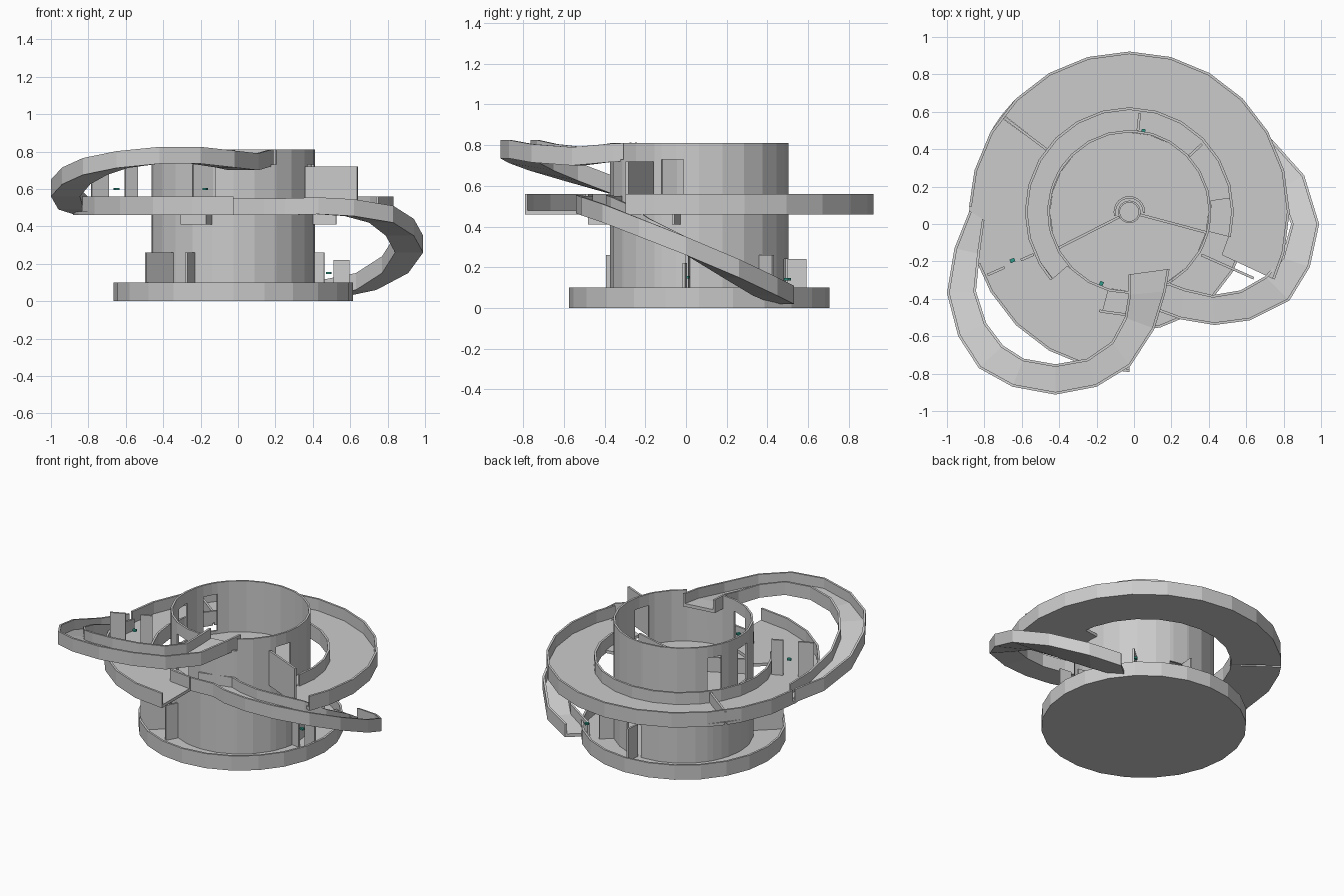
import bpy, bmesh, math
from mathutils import Vector

if "Cube" in bpy.data.objects:
    bpy.data.objects.remove(bpy.data.objects["Cube"])

CX, CY = -0.025, 0.065          # common axis of drum, base and ring
T = 0.014                       # wall thickness


def finish(name, bm):
    bmesh.ops.recalc_face_normals(bm, faces=bm.faces)
    me = bpy.data.meshes.new(name)
    bm.to_mesh(me)
    bm.free()
    ob = bpy.data.objects.new(name, me)
    bpy.context.collection.objects.link(ob)
    return ob


def loft(bm, rings, closed=False):
    """Skin a row of closed cross-sections, with end caps if open."""
    vs = [[bm.verts.new(p) for p in r] for r in rings]
    n = len(vs[0])
    for a, b in zip(vs, vs[1:] + vs[:1] if closed else vs[1:]):
        for i in range(n):
            j = (i + 1) % n
            bm.faces.new((a[i], a[j], b[j], b[i]))
    if not closed:
        bm.faces.new(vs[0])
        bm.faces.new(vs[-1])


def pol(r, a, z):
    a = math.radians(a)
    return (CX + r * math.cos(a), CY + r * math.sin(a), z)


def arc(bm, profile, a0, a1):
    """Sweep an (r, z) profile around the axis; corners every 15 degrees."""
    full = a1 - a0 >= 360
    angs = [a0] + [k * 15 for k in range(-24, 49) if a0 + .5 < k * 15 < a1 - .5]
    if not full:
        angs.append(a1)
    loft(bm, [[pol(r, a, z) for r, z in profile] for a in angs], full)


def rect(r0, r1, z0, z1):
    return [(r0, z0), (r1, z0), (r1, z1), (r0, z1)]


def sector(name, r0, r1, z0, z1, a0=0, a1=360):
    bm = bmesh.new()
    arc(bm, rect(r0, r1, z0, z1), a0, a1)
    return finish(name, bm)


def panel(name, p, q, z0, z1, t=T):
    """Thin upright wall between two plan points."""
    p, q = Vector(p), Vector(q)
    n = (q - p).orthogonal().normalized() * t / 2
    bm = bmesh.new()
    loft(bm, [[(*c, z) for c in (p - n, p + n, q + n, q - n)] for z in (z0, z1)])
    return finish(name, bm)


def radial(name, a, r0, r1, z0, z1):
    return panel(name, pol(r0, a, 0)[:2], pol(r1, a, 0)[:2], z0, z1)


def ramp(name, rows, h=0.09, t=0.022):
    """Channel-shaped ramp from rows of (outer xy, inner xy, underside z)."""
    bm = bmesh.new()
    rings = []
    for ox, oy, ix, iy, z in rows:
        o, i = Vector((ox, oy)), Vector((ix, iy))
        d = (i - o).normalized() * T
        prof = [(o, z), (o, z + h), (o + d, z + h), (o + d, z + t),
                (i - d, z + t), (i - d, z + h), (i, z + h), (i, z)]
        rings.append([(*p, zz) for p, zz in prof])
    loft(bm, rings)
    return finish(name, bm)


# base tray
bm = bmesh.new()
n = 24
floor = [bm.verts.new(pol(0.64, k * 15, 0)) for k in range(n)]
lip = [bm.verts.new(pol(0.64, k * 15, 0.1)) for k in range(n)]
lip_in = [bm.verts.new(pol(0.626, k * 15, 0.1)) for k in range(n)]
deck = [bm.verts.new(pol(0.626, k * 15, 0.02)) for k in range(n)]
for a, b in ((floor, lip), (lip, lip_in), (lip_in, deck)):
    for i in range(n):
        j = (i + 1) % n
        bm.faces.new((a[i], a[j], b[j], b[i]))
bm.faces.new(floor)
bm.faces.new(deck)
finish("base_tray", bm)

# drum wall with doorways, (start angle, end angle, bottom, top)
Z0, Z1, R0, R1 = 0.02, 0.81, 0.425, 0.438
doors = [(-25, -10, 0.48, 0.73), (72, 88, 0.02, 0.24), (145, 158, 0.48, 0.73),
         (176, 190, 0.48, 0.73), (240, 257, 0.48, 0.73), (270, 302, 0.73, 0.81)]
bm = bmesh.new()
for k, (a, b, lo, hi) in enumerate(doors):
    nxt = doors[k + 1][0] if k + 1 < len(doors) else doors[0][0] + 360
    if lo > Z0:
        arc(bm, rect(R0, R1, Z0, lo), a, b)
    if hi < Z1:
        arc(bm, rect(R0, R1, hi, Z1), a, b)
    arc(bm, rect(R0, R1, Z0, Z1), b, nxt)
finish("drum_wall", bm)

# drum floor, hub and partitions
sector("drum_floor", 0.05, R0, 0.44, 0.46)
sector("hub_tube", 0.05, 0.06, 0.44, 0.56)
sector("hub_guard", 0.072, 0.084, 0.46, 0.56, -5, 195)
radial("partition_left", 207, 0.06, R0, 0.46, 0.56)
radial("partition_right", -15, 0.06, R0, 0.46, 0.56)

# raised ring: deck in two parts with a joint, outer and inner rims
RI, RO = 0.545, 0.857
sector("ring_deck_right", RI, RO, 0.46, 0.48, -25, 142.4)
sector("ring_deck_left", RI, RO, 0.46, 0.48, 143.6, 270)
sector("ring_rim_back", RO - T, RO, 0.48, 0.56, -25, 178)
sector("ring_rim_front", RO - T, RO, 0.48, 0.56, 199, 270)
sector("ring_inner_rim", RI, RI + T, 0.48, 0.56, -14, 221)
sector("ring_inner_rim_front", RI, RI + T, 0.48, 0.56, 253, 270)
radial("ring_joint_wall", 143, RI, RO, 0.48, 0.55)

# bridges between ring and drum
sector("bridge_front", R1, RI, 0.46, 0.48, 221, 255)
sector("bridge_front_beam", R1, RI + .02, 0.41, 0.46, 240, 255)
sector("bridge_right", R1, RI, 0.46, 0.48, -14, 8)
radial("bridge_right_beam", -13, R1, RI + .02, 0.41, 0.46)

# spiral ramps
ramp("lower_ramp", [
    (0.55, 0.53, 0.43, 0.43, 0.02), (0.74, 0.45, 0.63, 0.33, 0.06),
    (0.91, 0.26, 0.77, 0.18, 0.15), (0.99, 0.0, 0.84, 0.0, 0.26),
    (0.94, -0.23, 0.79, -0.18, 0.35), (0.83, -0.41, 0.70, -0.28, 0.42),
    (0.62, -0.515, 0.57, -0.355, 0.455), (0.43, -0.54, 0.42, -0.38, 0.465),
    (0.25, -0.51, 0.27, -0.345, 0.46), (0.14, -0.47, 0.19, -0.315, 0.46),
    (-0.03, -0.48, -0.03, -0.375, 0.46)])
ramp("upper_ramp", [
    (-0.88, 0.07, -0.80, 0.02, 0.465), (-0.96, -0.13, -0.825, -0.16, 0.49),
    (-1.0, -0.37, -0.845, -0.36, 0.56), (-0.94, -0.60, -0.79, -0.53, 0.625),
    (-0.83, -0.77, -0.70, -0.65, 0.675), (-0.65, -0.87, -0.59, -0.72, 0.712),
    (-0.42, -0.912, -0.42, -0.75, 0.735), (-0.20, -0.87, -0.25, -0.72, 0.735),
    (-0.02, -0.76, -0.12, -0.63, 0.715), (0.11, -0.56, -0.05, -0.50, 0.70),
    (0.17, -0.36, -0.03, -0.38, 0.718), (0.19, -0.24, -0.03, -0.27, 0.722)])

# upper door panels
panel("upper_panel_right", (0.36, -0.165), (0.64, -0.29), 0.48, 0.72)
radial("upper_door_post_outer", 204, 0.73, 0.83, 0.48, 0.72)
radial("upper_door_post_inner", 204, 0.56, 0.635, 0.48, 0.72)

# lower door panels
radial("lower_panel_left", 222, R1, 0.63, 0.02, 0.26)
radial("lower_panel_front", 241, R1, 0.52, 0.02, 0.26)
radial("lower_door_post_inner", -7, R1, 0.49, 0.02, 0.26)
radial("lower_door_post_outer", -7, 0.54, 0.626, 0.02, 0.22)
radial("lower_panel_back", 43, R1, 0.53, 0.02, 0.26)
radial("lower_panel_back_side", 84, R1, 0.53, 0.02, 0.24)

# small green door markers
mat = bpy.data.materials.new("marker_green")
mat.diffuse_color = (0.03, 0.32, 0.25, 1)
mat.use_nodes = True
mat.node_tree.nodes["Principled BSDF"].inputs["Base Color"].default_value = mat.diffuse_color
spots = [(0.05, 0.495, 0.14), (0.405, 0.50, 0.14), (0.485, 0.005, 0.15),
         (-0.175, -0.32, 0.60), (-0.65, -0.195, 0.60)]
for p in spots:
    d = Vector((0.013, 0, 0))
    d.rotate(Vector((1, 0, 0)).rotation_difference(Vector((p[0] - CX, p[1] - CY, 0))))
    q = Vector(p)
    ob = panel("door_marker", (q - d).xy, (q + d).xy, p[2] - 0.006, p[2] + 0.006, 0.02)
    ob.data.materials.append(mat)
